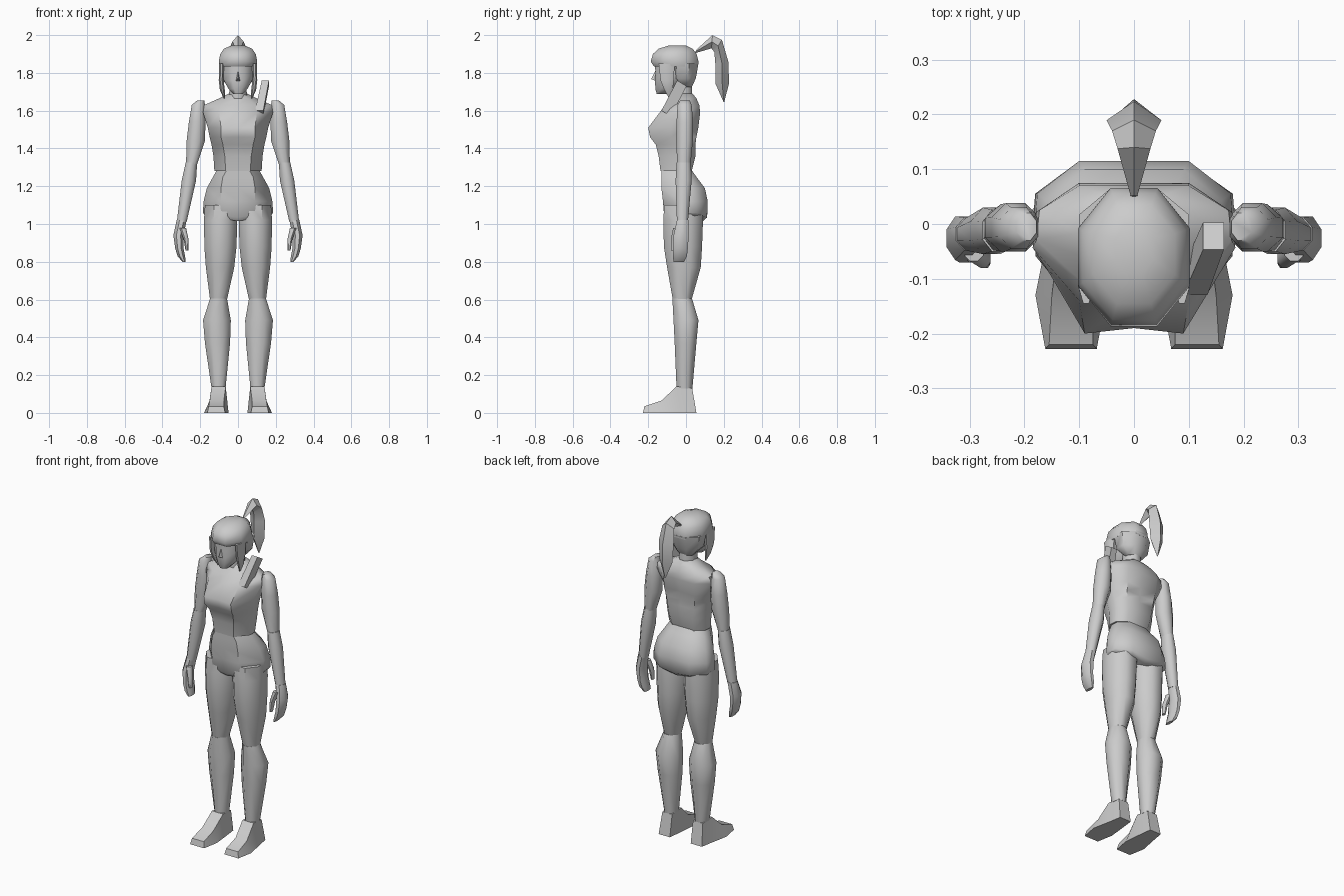
import bpy, bmesh, math
from mathutils import Vector

grey = bpy.data.materials.new("light grey")
grey.diffuse_color = (0.6, 0.6, 0.6, 1)


def loft(name, rings, angle=50):
    """Skin a list of equal-length point rings and cap both ends."""
    bm = bmesh.new()
    vs = [[bm.verts.new(p) for p in r] for r in rings]
    n = len(vs[0])
    for a, b in zip(vs, vs[1:]):
        for i in range(n):
            j = (i + 1) % n
            bm.faces.new((a[i], a[j], b[j], b[i]))
    bm.faces.new(vs[0])
    bm.faces.new(vs[-1])
    bmesh.ops.recalc_face_normals(bm, faces=bm.faces)
    me = bpy.data.meshes.new(name)
    bm.to_mesh(me)
    bm.free()
    ob = bpy.data.objects.new(name, me)
    bpy.context.collection.objects.link(ob)
    me.materials.append(grey)
    bpy.ops.object.select_all(action='DESELECT')
    ob.select_set(True)
    bpy.context.view_layer.objects.active = ob
    bpy.ops.object.shade_smooth_by_angle(angle=math.radians(angle))
    return ob


def oct_ring(z, x0, x1, y0, y1):
    """Octagon filling the given bounds."""
    k = 1 / math.cos(math.pi / 8)
    pts = []
    for i in range(8):
        a = math.pi / 8 + i * math.pi / 4
        pts.append(((x0 + x1) / 2 + (x1 - x0) / 2 * k * math.cos(a),
                    (y0 + y1) / 2 + (y1 - y0) / 2 * k * math.sin(a), z))
    return pts


def body_ring(z, w, yf, yb, wf, wb, cleft=0.0, dip=0.0):
    """Symmetric ring: front plane, side plane and back plane."""
    half = [(wf, yf), (w, yf * 0.55 + yb * 0.45), (w * 0.97, yf * 0.25 + yb * 0.75), (wb, yb)]
    pts = [(0, yf + cleft)] + half + [(0, yb - cleft)]
    pts += [(-x, y) for x, y in reversed(half)]
    return [(x, y, z - dip * (1 - abs(x) / w)) for x, y in pts]


def pair(name, rings):
    """Build the part on both sides."""
    for s, side in ((1, "left"), (-1, "right")):
        loft(side + "_" + name, [[(s * p[0], p[1], p[2]) for p in r] for r in rings])


def limb(name, *rows):
    pair(name, [oct_ring(*r) for r in rows])


# torso
loft("torso", [body_ring(*r) for r in (
    (1.28, .125, -.135, .03, .065, .07),
    (1.36, .130, -.145, .05, .07, .08),
    (1.42, .140, -.160, .05, .08, .09),
    (1.46, .150, -.190, .055, .09, .095, .005),
    (1.51, .160, -.200, .065, .09, .10, .01),
    (1.59, .185, -.140, .075, .10, .10),
    (1.63, .178, -.110, .070, .09, .10),
    (1.665, .10, -.075, .055, .05, .06),
    (1.69, .05, -.055, .035, .03, .03))])

# hips with a lower edge dipping to the crotch
loft("hips", [body_ring(*r) for r in (
    (1.285, .112, -.130, .03, .06, .06),
    (1.25, .132, -.130, .055, .08, .07),
    (1.19, .165, -.130, .100, .09, .09),
    (1.12, .182, -.122, .115, .09, .10),
    (1.06, .186, -.115, .112, .09, .10, 0, .025),
    (1.045, .175, -.100, .090, .085, .09, 0, .03))])

# legs
limb("thigh",
     (1.10, .015, .175, -.115, .085), (1.02, .004, .18, -.12, .09),
     (.88, .008, .178, -.117, .085), (.77, .02, .17, -.10, .078),
     (.60, .058, .148, -.07, .03))
limb("lower_leg",
     (.605, .058, .148, -.072, .032), (.49, .038, .185, -.066, .066),
     (.37, .042, .175, -.06, .055), (.13, .066, .14, -.05, .034))

# feet, skinned from heel to toe: y, height, bottom x range, top x range
pair("foot", [[(b0, y, 0), (b1, y, 0), (t1, y + dy, h), (t0, y + dy, h)]
              for y, dy, h, b0, b1, t0, t1 in (
    (.055, -.022, .13, .07, .145, .07, .135),
    (-.03, -.02, .14, .06, .16, .065, .14),
    (-.13, 0, .065, .05, .18, .075, .15),
    (-.228, .008, .035, .068, .162, .075, .155))])

# arms
limb("upper_arm",
     (1.655, .178, .215, -.03, .02), (1.63, .175, .245, -.045, .03),
     (1.54, .172, .26, -.05, .038), (1.44, .175, .272, -.05, .036),
     (1.31, .218, .275, -.048, .024))
limb("forearm",
     (1.325, .216, .277, -.05, .026), (1.23, .222, .298, -.055, .03),
     (1.01, .272, .324, -.048, .01))
limb("hand",
     (1.02, .272, .325, -.048, .012), (.94, .288, .342, -.066, .014),
     (.87, .288, .332, -.07, .01), (.83, .28, .32, -.07, .005),
     (.80, .277, .295, -.066, -.01))
limb("thumb",
     (.98, .275, .31, -.068, -.03), (.92, .262, .288, -.08, -.045),
     (.86, .262, .278, -.08, -.055))

# neck and face
loft("neck", [oct_ring(1.63, -.05, .05, -.075, .035),
              oct_ring(1.78, -.042, .042, -.075, .03)])
loft("face", [oct_ring(*r) for r in (
    (1.688, -.026, .026, -.155, -.10),
    (1.715, -.05, .05, -.162, -.06),
    (1.76, -.075, .075, -.164, .0),
    (1.80, -.083, .083, -.162, .03),
    (1.87, -.085, .085, -.165, .04))])
loft("nose", [[(-.014, -.158, 1.755), (.014, -.158, 1.755), (0, -.158, 1.82)],
              [(-.003, -.185, 1.768), (.003, -.185, 1.768), (0, -.18, 1.775)]])

# hair cap, side locks and ponytail
loft("hair_back", [oct_ring(*r) for r in (
    (1.725, -.05, .05, -.03, .03),
    (1.77, -.088, .088, -.085, .052),
    (1.85, -.10, .10, -.10, .066))])
loft("hair_cap", [oct_ring(*r) for r in (
    (1.835, -.098, .098, -.17, .064),
    (1.86, -.102, .102, -.187, .066),
    (1.90, -.094, .094, -.175, .056),
    (1.928, -.075, .075, -.145, .035),
    (1.945, -.035, .035, -.09, .0))])
limb("hair_lock",
     (1.85, .075, .10, -.145, -.06), (1.76, .076, .102, -.135, -.065),
     (1.71, .07, .096, -.115, -.07), (1.665, .07, .076, -.09, -.08))
tail = []
for yi, zi, yo, zo, w in ((.05, 1.905, .052, 1.92, .006), (.135, 1.93, .14, 2.0, .03),
                          (.15, 1.91, .19, 1.975, .04), (.155, 1.85, .224, 1.86, .05),
                          (.155, 1.745, .228, 1.745, .042), (.198, 1.648, .202, 1.645, .003)):
    ym, zm = (yi + yo) / 2, (zi + zo) / 2
    tail.append([(0, yi, zi), (w, ym, zm), (0, yo, zo), (-w, ym, zm)])
loft("ponytail", tail, 35)

# bar rising from the chest in front of the shoulder
thick = Vector((0, -.5, .3)) * .05
bar = []
for c, w in ((Vector((.112, -.105, 1.585)), .022), (Vector((.145, -.022, 1.745)), .019)):
    dx = Vector((w, 0, 0))
    bar.append([c - dx - thick, c + dx - thick, c + dx + thick, c - dx + thick])
loft("shoulder_bar", bar, 30)
